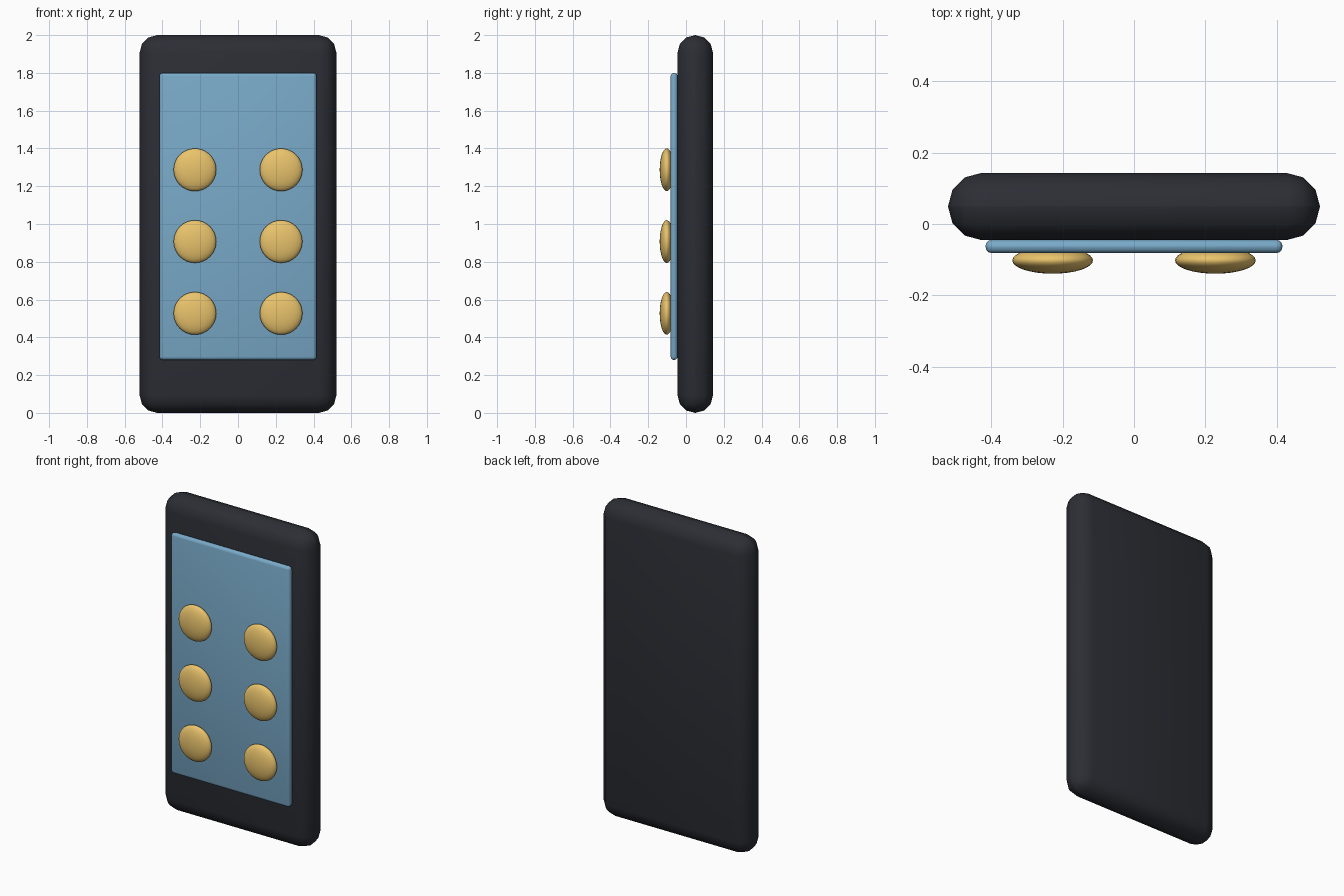
import bpy, math

if "Cube" in bpy.data.objects:
    bpy.data.objects.remove(bpy.data.objects["Cube"])


def material(name, rgb):
    m = bpy.data.materials.new(name)
    m.diffuse_color = (*rgb, 1)
    m.use_nodes = True
    m.node_tree.nodes["Principled BSDF"].inputs["Base Color"].default_value = m.diffuse_color
    return m


dark = material("dark_shell", (0.025, 0.027, 0.035))
blue = material("blue_panel", (0.19, 0.40, 0.58))
gold = material("gold_button", (0.82, 0.55, 0.15))


def finish(ob, name, mat):
    ob.name = name
    ob.data.materials.append(mat)


def rounded_slab(name, size, loc, bevel, segments, mat):
    bpy.ops.mesh.primitive_cube_add(size=1, location=loc)
    ob = bpy.context.object
    ob.scale = size
    bpy.ops.object.transform_apply(location=False, rotation=False, scale=True)
    mod = ob.modifiers.new("rounding", 'BEVEL')
    mod.width = bevel
    mod.segments = segments
    bpy.ops.object.shade_smooth()
    finish(ob, name, mat)


# Case with fully rounded edges
rounded_slab("case", (1.042, 0.188, 2.0), (0, 0.049, 1.0), 0.0935, 3, dark)

# Raised front panel
rounded_slab("screen", (0.832, 0.037, 1.52), (0, -0.063, 1.04), 0.0175, 3, blue)

# Two columns of three domed buttons
for row, z in enumerate((0.527, 0.907, 1.287)):
    for side, x in (("left", -0.228), ("right", 0.228)):
        bpy.ops.mesh.primitive_uv_sphere_add(segments=32, ring_count=16, radius=0.113,
                                             location=(x, -0.102, z))
        ob = bpy.context.object
        ob.scale = (1, 0.33, 1)
        bpy.ops.object.transform_apply(location=False, rotation=False, scale=True)
        bpy.ops.object.shade_smooth()
        finish(ob, f"button_{side}_{row + 1}", gold)
